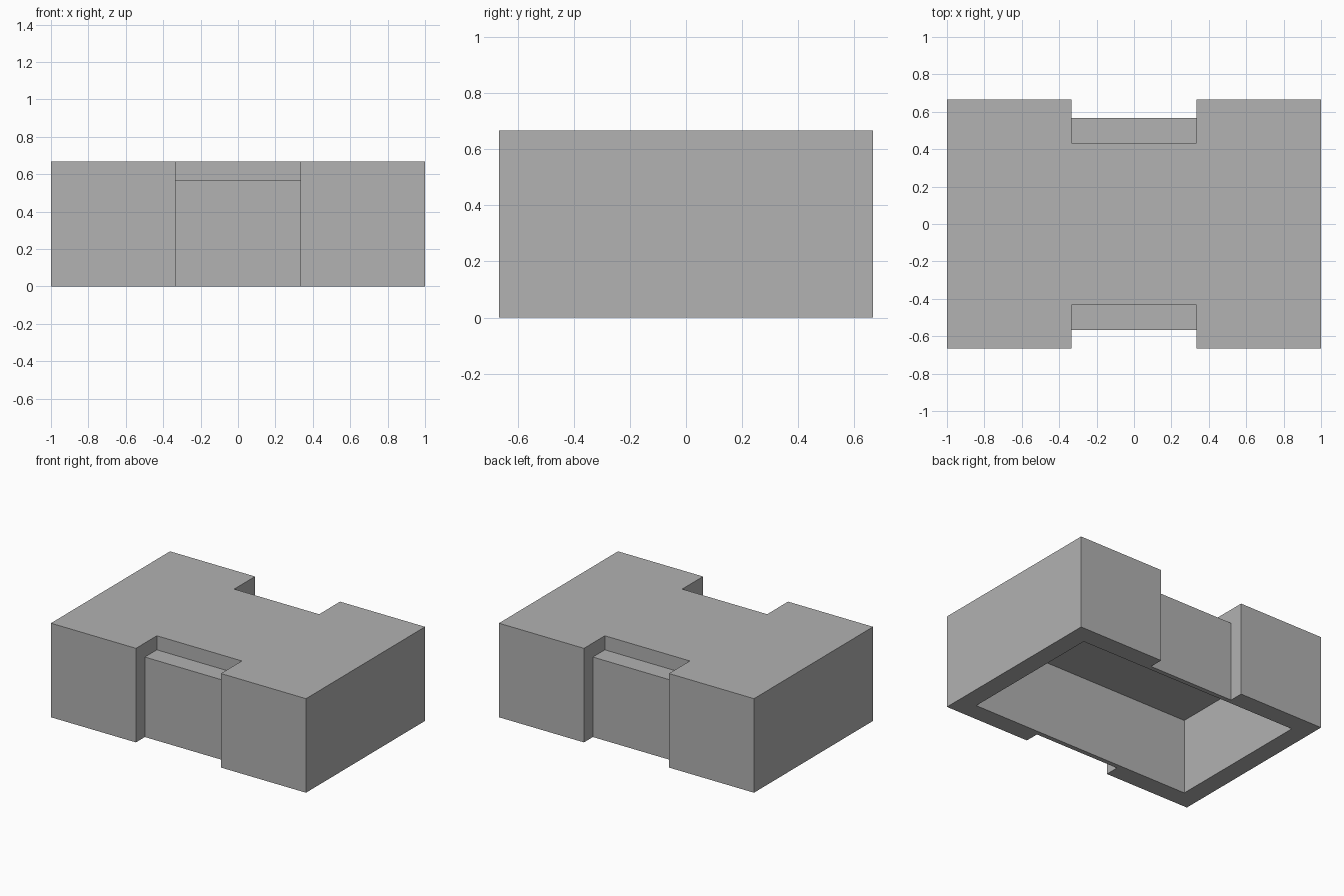
import bpy

cube = bpy.data.objects.get("Cube")
if cube:
    bpy.data.objects.remove(cube, do_unlink=True)

LENGTH, WIDTH, HEIGHT = 2.0, 4 / 3, 2 / 3
RIM = 0.133          # wall thickness around the hollow
NOTCH = 1 / 3        # half width of the side recesses
PAST = 0.2           # how far cutters reach outside the block

grey = bpy.data.materials.new("plain_grey")
grey.use_nodes = True
colour = (0.445, 0.445, 0.445, 1)
grey.diffuse_color = colour
grey.node_tree.nodes["Principled BSDF"].inputs["Base Color"].default_value = colour


def box(name, low, high):
    """Axis-aligned box between two corners."""
    centre = [(a + b) / 2 for a, b in zip(low, high)]
    bpy.ops.mesh.primitive_cube_add(size=1, location=centre)
    obj = bpy.context.object
    obj.name = name
    obj.scale = [b - a for a, b in zip(low, high)]
    bpy.ops.object.transform_apply(location=True, rotation=False, scale=True)
    obj.data.materials.append(grey)
    return obj


def cut(target, cutter):
    """Subtract the cutter from the target, then discard it."""
    cutter.hide_render = True
    mod = target.modifiers.new("cut", 'BOOLEAN')
    mod.operation, mod.solver, mod.object = 'DIFFERENCE', 'EXACT', cutter
    bpy.context.view_layer.objects.active = target
    bpy.ops.object.modifier_apply(modifier=mod.name)
    bpy.data.objects.remove(cutter, do_unlink=True)


# Solid block
x, y = LENGTH / 2, WIDTH / 2
block = box("hollow_block", (-x, -y, 0), (x, y, HEIGHT))

# Hollow underside
cut(block, box("hollow_cutter", (RIM - x, RIM - y, -PAST),
               (x - RIM, y - RIM, HEIGHT - RIM)))

# Front and back recesses, each a full-height slot with a deeper step on top
for side in (-1, 1):
    for inner, bottom in ((0.567, -PAST), (0.433, 0.567)):
        ys = sorted((side * inner, side * (y + PAST)))
        cut(block, box("recess_cutter", (-NOTCH, ys[0], bottom),
                       (NOTCH, ys[1], HEIGHT + PAST)))
